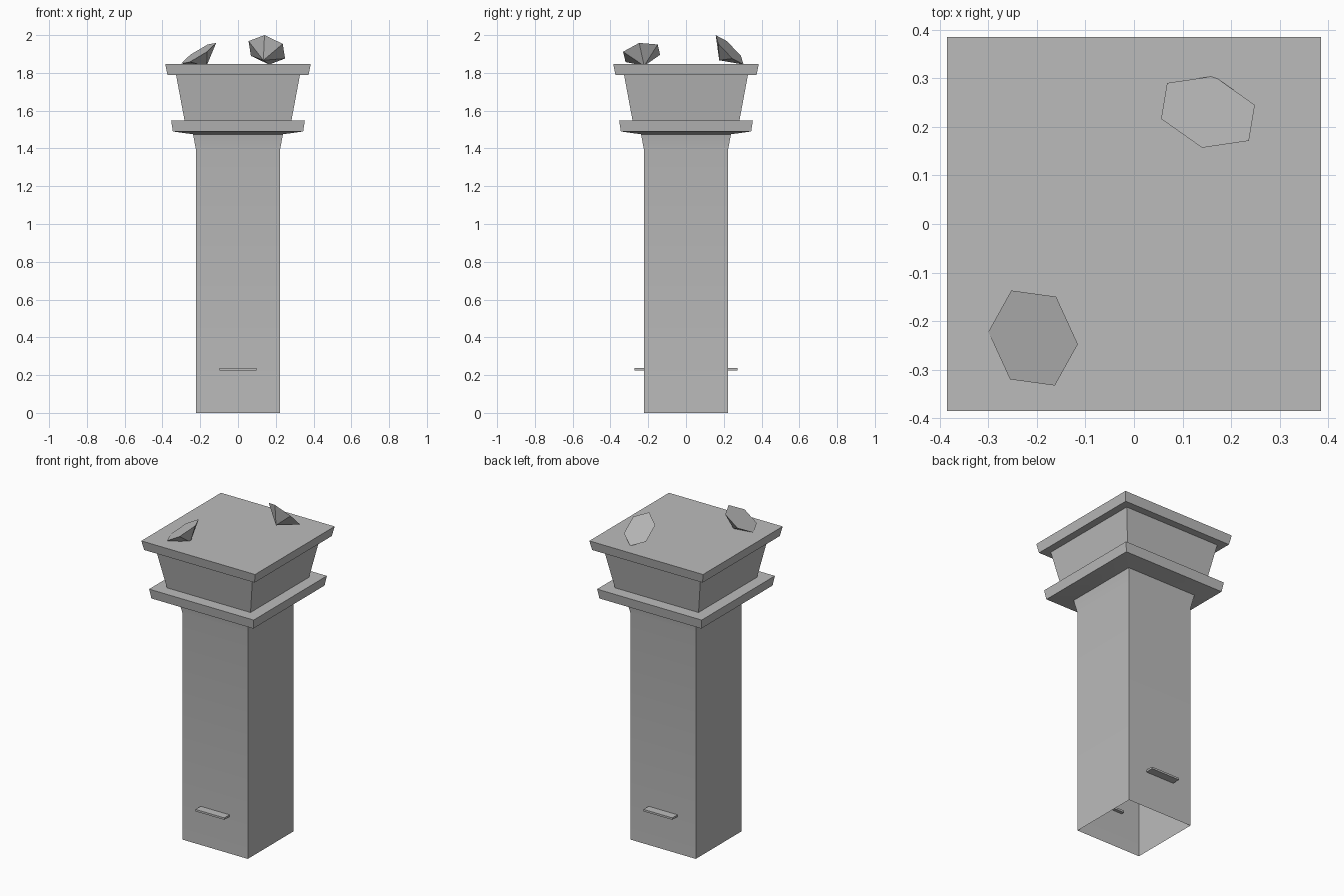
import bpy, bmesh
from mathutils import Vector

cube = bpy.data.objects.get("Cube")
if cube:
    bpy.data.objects.remove(cube, do_unlink=True)

stone = bpy.data.materials.new("stone_grey")
stone.use_nodes = True
GREY = (0.5, 0.5, 0.5, 1)
stone.diffuse_color = GREY
stone.node_tree.nodes["Principled BSDF"].inputs["Base Color"].default_value = GREY


def finish(name, bm, smooth=False):
    bmesh.ops.recalc_face_normals(bm, faces=bm.faces)
    mesh = bpy.data.meshes.new(name)
    bm.to_mesh(mesh)
    bm.free()
    mesh.materials.append(stone)
    obj = bpy.data.objects.new(name, mesh)
    bpy.context.collection.objects.link(obj)
    if smooth:
        bpy.ops.object.select_all(action='DESELECT')
        obj.select_set(True)
        bpy.context.view_layer.objects.active = obj
        bpy.ops.object.shade_smooth_by_angle(angle=0.6)
    return obj


def square_loft(name, profile, cap_top=False):
    """Join square rings given as (half width, height)."""
    bm = bmesh.new()
    rings = [[bm.verts.new((sx * w, sy * w, z))
              for sx, sy in ((-1, -1), (1, -1), (1, 1), (-1, 1))]
             for w, z in profile]
    for low, high in zip(rings, rings[1:]):
        for i in range(4):
            j = (i + 1) % 4
            bm.faces.new((low[i], low[j], high[j], high[i]))
    if cap_top:
        bm.faces.new(rings[-1])
    return finish(name, bm, smooth=True)


# Tower: hollow shaft with an open foot, flared neck, cornice, head and roof
square_loft("tower", [
    (0.222, 0), (0.222, 1.39), (0.238, 1.475),
    (0.345, 1.49), (0.354, 1.548), (0.283, 1.548),
    (0.328, 1.79), (0.374, 1.79), (0.385, 1.847)], cap_top=True)

# Thin ledges low on the front and back walls
for name, side in (("front_ledge", -1), ("back_ledge", 1)):
    bm = bmesh.new()
    bmesh.ops.create_cube(bm, size=1)
    for v in bm.verts:
        v.co = Vector((v.co.x * 0.195, v.co.y * 0.07 + side * 0.237,
                       v.co.z * 0.012 + 0.231))
    finish(name, bm)


# Tilted six-sided lamps, each a flat face with a pointed back
def lamp(name, centre, facing, first_corner, radius=0.108, depth=0.08):
    centre = Vector(centre)
    normal = Vector(facing).normalized()
    u = Vector(first_corner)
    u = (u - normal * u.dot(normal)).normalized()
    v = normal.cross(u)
    bm = bmesh.new()
    half = 3 ** 0.5 / 2
    rim = [bm.verts.new(centre + (u * a + v * b * half) * radius)
           for a, b in ((1, 0), (.5, 1), (-.5, 1), (-1, 0), (-.5, -1), (.5, -1))]
    tip = bm.verts.new(centre - normal * depth)
    bm.faces.new(rim)
    for i in range(6):
        bm.faces.new((rim[i], tip, rim[(i + 1) % 6]))
    return finish(name, bm, smooth=True)


lamp("front_lamp", (-0.208, -0.235, 1.904), (-0.62, -0.2, 1), (0.093, -0.013, 0.056))
lamp("back_lamp", (0.1525, 0.231, 1.922), (0.33, 1, 1), (0.0945, 0.014, -0.045))
